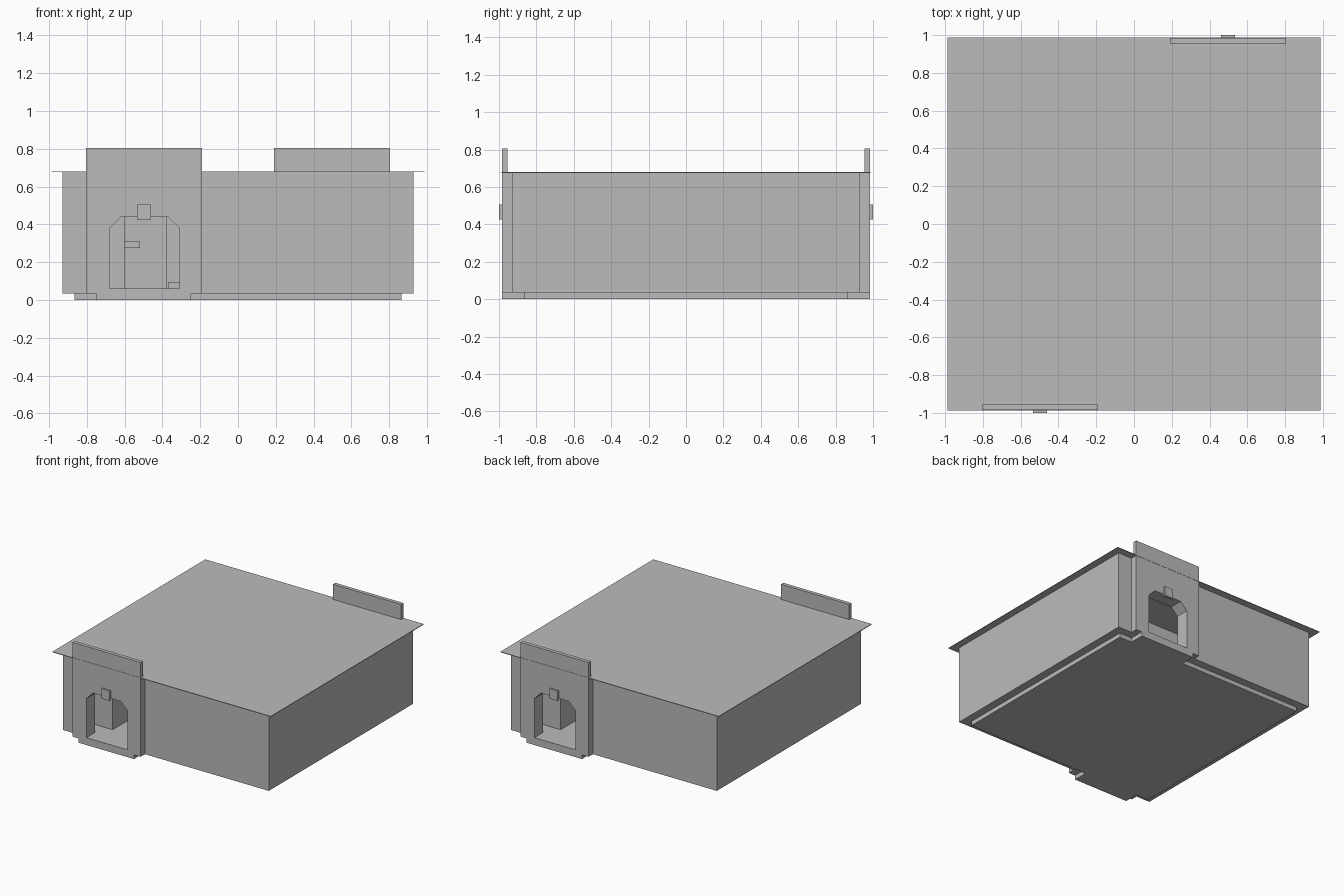
import bpy, bmesh, math
from mathutils import Vector, Matrix

if "Cube" in bpy.data.objects:
    bpy.data.objects.remove(bpy.data.objects["Cube"])

grey = bpy.data.materials.new("plain_grey")
grey.use_nodes = True
colour = (0.5, 0.5, 0.5, 1)
grey.diffuse_color = colour
grey.node_tree.nodes["Principled BSDF"].inputs["Base Color"].default_value = colour


def prism(name, outline, start, end):
    """Extrude a closed outline of 3D points from start offset to end offset."""
    bm = bmesh.new()
    start, end = Vector(start), Vector(end)
    base = bm.faces.new([bm.verts.new(Vector(p) + start) for p in outline])
    moved = bmesh.ops.extrude_face_region(bm, geom=[base])["geom"]
    verts = [v for v in moved if isinstance(v, bmesh.types.BMVert)]
    bmesh.ops.translate(bm, verts=verts, vec=end - start)
    bmesh.ops.recalc_face_normals(bm, faces=bm.faces)
    mesh = bpy.data.meshes.new(name)
    bm.to_mesh(mesh)
    bm.free()
    mesh.materials.append(grey)
    obj = bpy.data.objects.new(name, mesh)
    bpy.context.collection.objects.link(obj)
    return obj


def box(name, x, y, z):
    corners = [(x[0], y[0], 0), (x[1], y[0], 0), (x[1], y[1], 0), (x[0], y[1], 0)]
    return prism(name, corners, (0, 0, z[0]), (0, 0, z[1]))


def turned(obj, name):
    """Copy an object half a turn around the centre."""
    copy = obj.copy()
    copy.data = obj.data.copy()
    copy.name = name
    copy.data.transform(Matrix.Rotation(math.pi, 4, "Z"))
    bpy.context.collection.objects.link(copy)
    return copy


def cut(target, cutter):
    mod = target.modifiers.new("opening", "BOOLEAN")
    mod.operation = "DIFFERENCE"
    mod.solver = "EXACT"
    mod.object = cutter
    bpy.context.view_layer.objects.active = target
    bpy.ops.object.modifier_apply(modifier=mod.name)


# Building shell, thin overhanging roof and recessed base
shell = box("building_shell", (-0.93, 0.93), (-0.93, 0.93), (0.035, 0.678))
box("roof", (-0.987, 0.987), (-0.987, 0.987), (0.676, 0.681))
box("base_slab", (-0.865, 0.865), (-0.865, 0.865), (0, 0.036))

# Entrance panel that rises above the roof, thicker below it
side = [(-0.985, 0.035), (-0.93, 0.035), (-0.93, 0.68), (-0.955, 0.68),
        (-0.955, 0.805), (-0.985, 0.805)]
panel = prism("front_entrance_panel", [(0, y, z) for y, z in side],
              (-0.805, 0, 0), (-0.19, 0, 0))

# Doorway with clipped top corners, and the hollow room
arch = [(-0.68, 0.06), (-0.31, 0.06), (-0.31, 0.38), (-0.37, 0.44),
        (-0.62, 0.44), (-0.68, 0.38)]
door = prism("front_door_cutter", [(x, 0, z) for x, z in arch],
             (0, -1.1, 0), (0, -0.8, 0))
back_door = turned(door, "back_door_cutter")
room = box("room_cutter", (-0.875, 0.875), (-0.875, 0.875), (0.06, 0.66))
for cutter in (room, door, back_door):
    cut(shell, cutter)
cut(panel, door)
for cutter in (room, door, back_door):
    bpy.data.objects.remove(cutter)

# Parts repeated at both entrances
parts = [
    panel,
    box("front_threshold", (-0.75, -0.25), (-0.985, -0.86), (0, 0.036)),
    box("front_door_lamp", (-0.535, -0.46), (-1, -0.98), (0.425, 0.505)),
    box("front_inner_partition", (-0.875, -0.60), (-0.76, 0.3), (0.06, 0.66)),
    box("front_wall_shelf", (-0.61, -0.52), (0.1, 0.2), (0.275, 0.31)),
    box("front_low_crate", (-0.37, -0.31), (-0.36, -0.3), (0.06, 0.095)),
]
for part in parts:
    turned(part, part.name.replace("front", "back"))

# Central partition inside
box("centre_partition", (-0.38, 0.38), (-0.3, 0.3), (0.06, 0.66))
